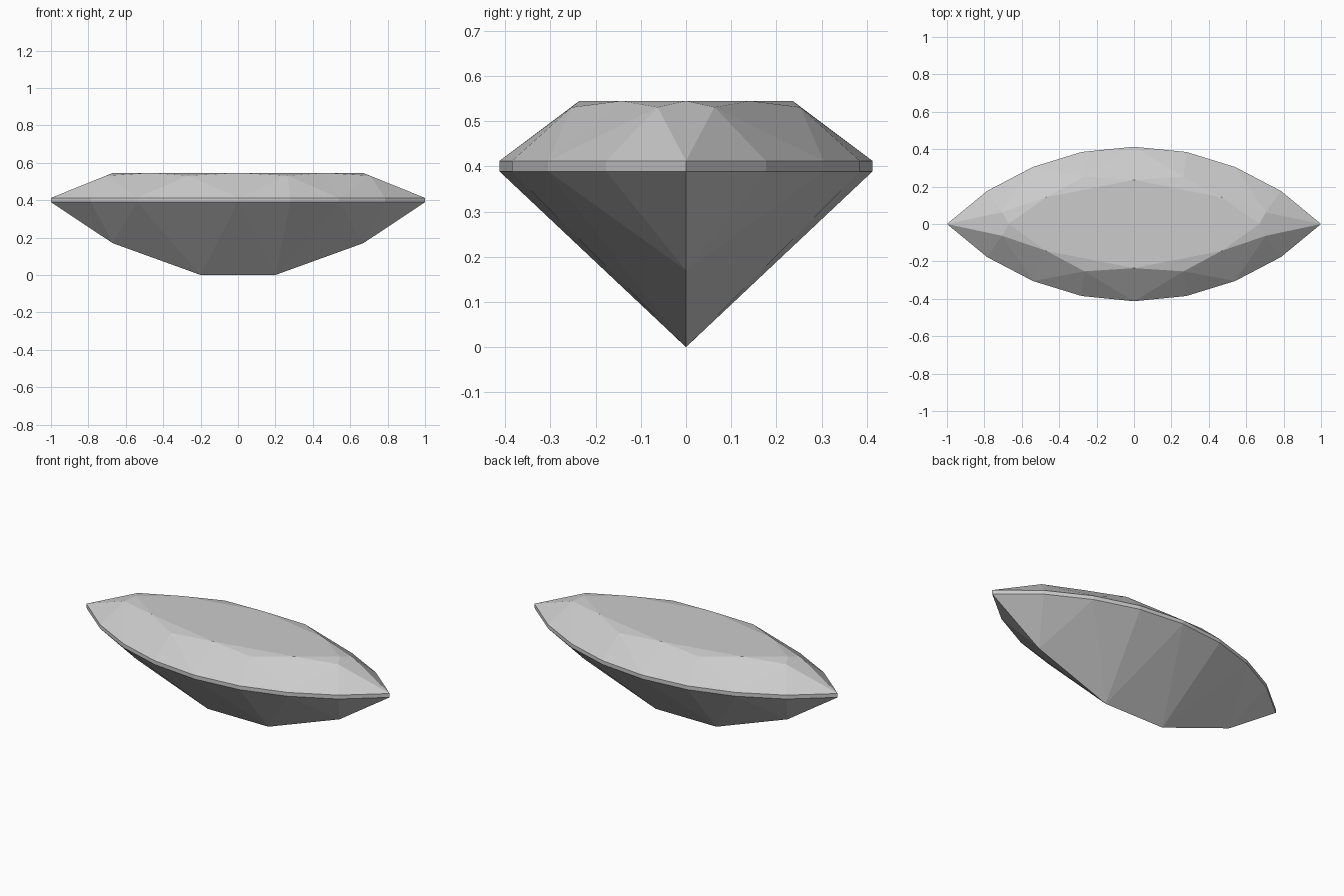
import bpy, bmesh
from mathutils import Vector

if "Cube" in bpy.data.objects:
    bpy.data.objects.remove(bpy.data.objects["Cube"])

grey = bpy.data.materials.new("gem grey")
grey.use_nodes = True
colour = (0.6, 0.6, 0.6, 1)
grey.diffuse_color = colour
grey.node_tree.nodes["Principled BSDF"].inputs["Base Color"].default_value = colour

CORE = Vector((0, 0, 0.4))


def ring(quarter, z):
    """Mirror points of the +x +y quarter into a full counterclockwise ring."""
    half = quarter + [(-x, y) for x, y in reversed(quarter) if x > 0]
    full = half + [(-x, -y) for x, y in half if (x, y) != half[0]]
    if half[0][1] == 0:
        full = full[:-1]
    else:
        full = half + [(-x, -y) for x, y in half]
    return [Vector((x, y, z)) for x, y in full]


def facets(name, polygons):
    """Flat facets, welded together and turned to face outward."""
    bm = bmesh.new()
    for poly in polygons:
        bm.faces.new([bm.verts.new(p) for p in poly])
    bmesh.ops.remove_doubles(bm, verts=bm.verts, dist=0.0005)
    bm.normal_update()
    for f in bm.faces:
        if f.normal.dot(f.calc_center_median() - CORE) < 0:
            f.normal_flip()
    mesh = bpy.data.meshes.new(name)
    bm.to_mesh(mesh)
    bm.free()
    mesh.materials.append(grey)
    obj = bpy.data.objects.new(name, mesh)
    bpy.context.collection.objects.link(obj)
    return obj


outline = [(1, 0), (0.785, 0.177), (0.54, 0.305), (0.28, 0.385), (0, 0.413)]
upper = ring(outline, 0.412)
lower = ring(outline, 0.389)
table = ring([(0.67, 0), (0.47, 0.143), (0, 0.236)], 0.545)
star = ring([(0.705, 0.063), (0.265, 0.253)], 0.531)

# Crown: table, star facets, kites and upper girdle facets
crown = [table]
for i in range(8):
    a, b, c = (upper[(2 * i + k) % 16] for k in range(3))
    crown += [(table[i], star[i], table[(i + 1) % 8]),
              (table[i], star[i - 1], a), (table[i], a, star[i]),
              (star[i], a, b), (star[i], b, c)]
facets("crown", crown)

# Girdle: thin upright band
facets("girdle", [(lower[i - 1], lower[i], upper[i], upper[i - 1]) for i in range(16)])

# Pavilion: fans from the keel corners, repeated by a half turn
end, base = Vector((0.67, 0, 0.17)), Vector((0.2, 0, 0))
far_end, far_base = Vector((-0.67, 0, 0.17)), Vector((-0.2, 0, 0))
g = lower
half = [(end, g[0], g[1]), (end, g[1], g[2]), (end, g[2], base),
        (base, g[2], g[3]), (base, g[3], g[4]), (base, g[4], far_base),
        (far_base, g[4], g[5]), (far_base, g[5], g[6]), (far_base, g[6], far_end),
        (far_end, g[6], g[7]), (far_end, g[7], g[8])]
turned = [[Vector((-p.x, -p.y, p.z)) for p in poly] for poly in half]
facets("pavilion", half + turned)
